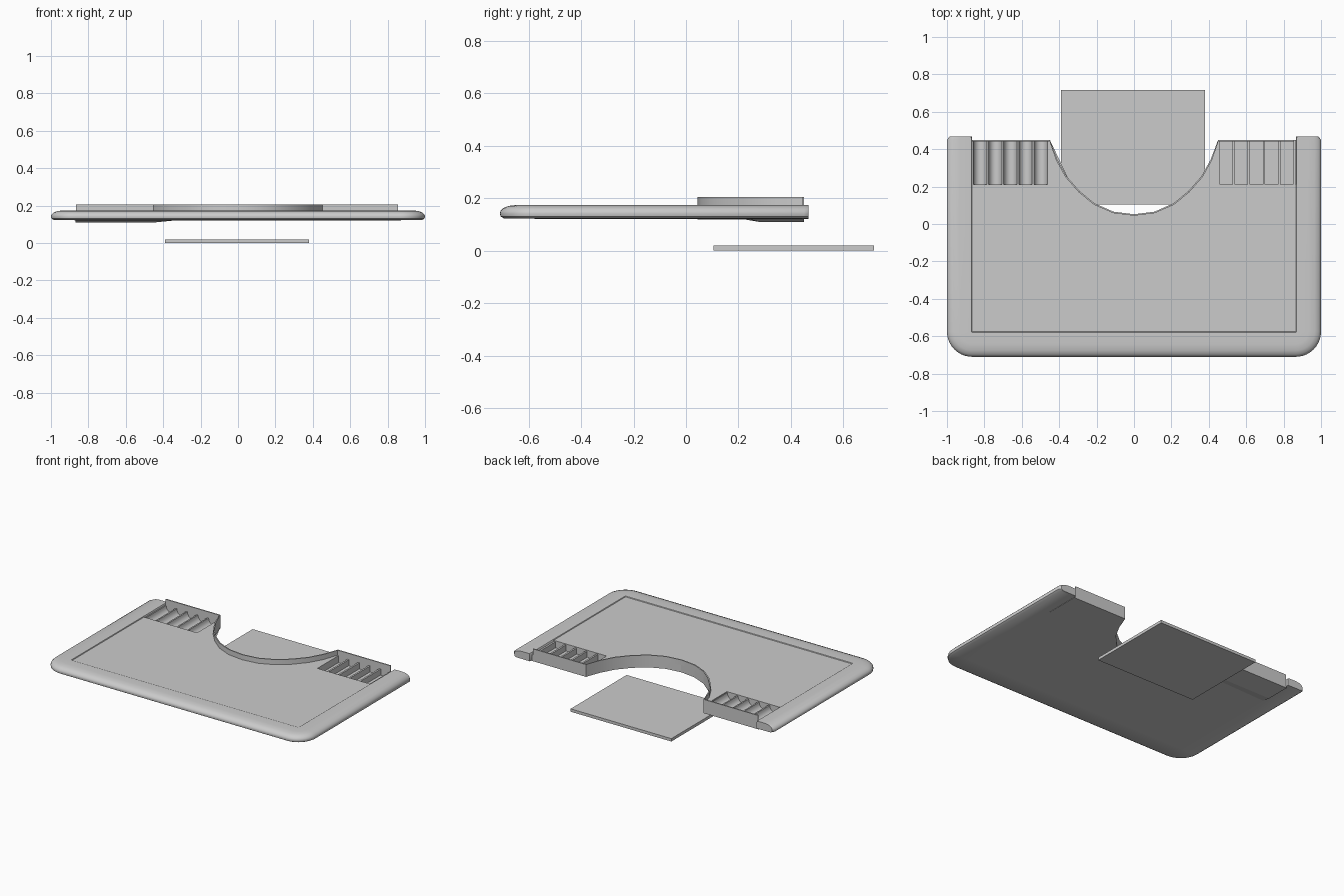
import bpy, bmesh, math
from math import sin, cos, pi

cube = bpy.data.objects.get("Cube")
if cube:
    bpy.data.objects.remove(cube, do_unlink=True)

grey = bpy.data.materials.new("plain_grey")
grey.use_nodes = True
colour = (0.6, 0.6, 0.6, 1)
grey.diffuse_color = colour
grey.node_tree.nodes["Principled BSDF"].inputs["Base Color"].default_value = colour


def make(name, verts, faces, smooth=False, fix=True):
    mesh = bpy.data.meshes.new(name)
    mesh.from_pydata(verts, [], faces)
    if fix:
        bm = bmesh.new()
        bm.from_mesh(mesh)
        bmesh.ops.recalc_face_normals(bm, faces=bm.faces)
        bm.to_mesh(mesh)
        bm.free()
    mesh.materials.append(grey)
    obj = bpy.data.objects.new(name, mesh)
    bpy.context.collection.objects.link(obj)
    if smooth:
        bpy.ops.object.select_all(action='DESELECT')
        obj.select_set(True)
        bpy.context.view_layer.objects.active = obj
        bpy.ops.object.shade_smooth_by_angle(angle=math.radians(40))
    return obj


def loft(name, rings, smooth=False):
    """Skin equal closed rings and cap both ends."""
    n = len(rings[0])
    verts = [p for r in rings for p in r]
    faces = [(i * n + j, i * n + (j + 1) % n, (i + 1) * n + (j + 1) % n, (i + 1) * n + j)
             for i in range(len(rings) - 1) for j in range(n)]
    faces += [tuple(range(n)), tuple(range(len(verts) - n, len(verts)))]
    return make(name, verts, faces, smooth)


def prism(name, outline, z0, z1):
    return loft(name, [[(x, y, z) for x, y in outline] for z in (z0, z1)])


def box(name, x0, x1, y0, y1, z0, z1):
    return prism(name, [(x0, y0), (x1, y0), (x1, y1), (x0, y1)], z0, z1)


# Shared measurements
IN_X, FRONT, BACK, TRAY_Y = 0.865, -0.575, 0.45, 0.21
BOTTOM, TOP, WALL_TOP = 0.12, 0.17, 0.205
TRAY_X = 0.46

# Dealer cutout, running from +x to -x
half = [(0.45, 0.45), (0.41, 0.345), (0.36, 0.255), (0.29, 0.175),
        (0.21, 0.11), (0.11, 0.066)]
cutout = half + [(0, 0.052)] + [(-x, y) for x, y in reversed(half)]

# Playing surface, notched for the two trays
notch = [(IN_X, TRAY_Y), (TRAY_X, TRAY_Y), (TRAY_X, BACK)]
surface = [(-IN_X, FRONT), (IN_X, FRONT)] + notch + cutout
surface += [(-x, y) for x, y in reversed(notch)]
prism("playing_surface", surface, BOTTOM + 0.002, TOP)

# Underside panel, a single sheet facing down
under = [(-IN_X, FRONT), (IN_X, FRONT), (IN_X, BACK)] + cutout + [(-IN_X, BACK)]
make("underside_panel", [(x, y, BOTTOM) for x, y in under],
     [tuple(reversed(range(len(under))))], fix=False)

# Padded rim swept round three sides, with tucked ends
profile = [(0, 0.122), (0, 0.168), (0.03, 0.174), (0.5, 0.175), (0.75, 0.171),
           (0.9, 0.163), (0.98, 0.152), (1, 0.142), (0.98, 0.131), (0.88, 0.123)]
W, STEPS = 0.135, 10
stations = [(IN_X, 0.467, 0, 0.88), (IN_X, 0.45, 0, 1)]
for cx, start in ((IN_X, 0), (-IN_X, -pi / 2)):
    stations += [(cx, FRONT, start - pi / 2 * i / STEPS, 1) for i in range(STEPS + 1)]
stations += [(-IN_X, 0.45, -pi, 1), (-IN_X, 0.467, -pi, 0.88)]
rings = []
for cx, cy, a, s in stations:
    off = 0.15 * (1 - s)
    rings.append([(cx + cos(a) * W * (t * s + off), cy + sin(a) * W * t * s, z)
                  for t, z in profile])
loft("padded_rim", rings, True)

# Upright edge strip along the back and round the cutout
path = [(IN_X - 0.01, BACK)] + cutout + [(-IN_X, BACK)]
strip = []
for i, (x, y) in enumerate(path):
    (ax, ay), (bx, by) = path[max(i - 1, 0)], path[min(i + 1, len(path) - 1)]
    d = math.hypot(bx - ax, by - ay)
    nx, ny = -(by - ay) / d * 0.008, (bx - ax) / d * 0.008
    strip.append([(x, y, BOTTOM), (x + nx, y + ny, BOTTOM),
                  (x + nx, y + ny, WALL_TOP), (x, y, WALL_TOP)])
loft("edge_strip", strip, True)

# Right tray: scooped channels over a shallow housing
SLOTS, SEG = 5, 8
pitch = (IN_X - TRAY_X) / SLOTS
section = []
for s in range(SLOTS):
    x0 = -IN_X + s * pitch
    section += [(x0, 0.163)]
    section += [(x0 + pitch * (0.52 - 0.44 * cos(pi * i / SEG)), 0.163 - 0.04 * sin(pi * i / SEG))
                for i in range(SEG + 1)]
section.append((-TRAY_X, 0.163))
n = len(section)
make("right_tray_channels", [(x, y, z) for y in (TRAY_Y, BACK) for x, z in section],
     [(i, i + 1, n + i + 1, n + i) for i in range(n - 1)], True, fix=False)

low = [(-0.87, 0.28), (-0.45, 0.28), (-0.45, 0.45), (-0.87, 0.45)]
high = [(-0.87, 0.22), (-0.35, 0.24), (-0.45, 0.45), (-0.87, 0.45)]
loft("right_tray_housing", [[(x, y, 0.11) for x, y in low],
                            [(x, y, BOTTOM) for x, y in high]])

# Left tray: thin upright dividers above the open underside
for s in range(1, SLOTS + 1):
    x = TRAY_X + s * pitch
    box(f"left_tray_divider_{s}", x - 0.014, x - 0.002, TRAY_Y, BACK, BOTTOM + 0.002, 0.163)

# Loose flat panel beneath the cutout
box("lower_panel", -0.39, 0.38, 0.105, 0.717, 0, 0.02)
